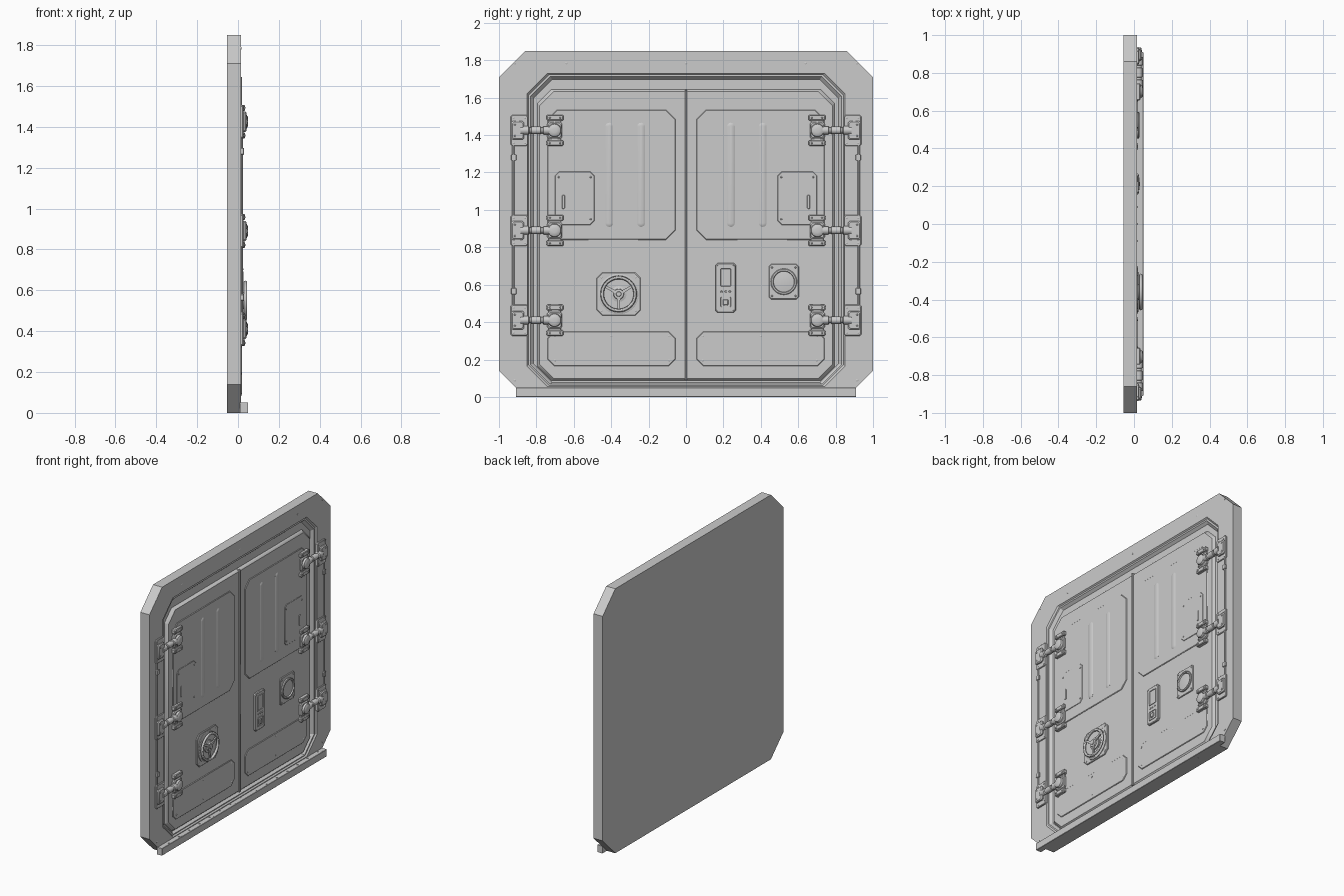
import bpy, bmesh, math
from math import pi, cos, sin

FACE = 0.015    # front plane of the frame
DOOR = 0.010    # front plane of the door leaves


def loft(name, loops):
    """Skin a stack of equal-length point loops and cap both ends."""
    bm = bmesh.new()
    rings = [[bm.verts.new(p) for p in lp] for lp in loops]
    n = len(rings[0])
    for a, b in zip(rings, rings[1:]):
        for i in range(n):
            j = (i + 1) % n
            bm.faces.new((a[i], a[j], b[j], b[i]))
    bm.faces.new(rings[0])
    bm.faces.new(rings[-1])
    bmesh.ops.remove_doubles(bm, verts=bm.verts, dist=1e-5)
    bmesh.ops.recalc_face_normals(bm, faces=bm.faces)
    me = bpy.data.meshes.new(name)
    bm.to_mesh(me)
    bm.free()
    ob = bpy.data.objects.new(name, me)
    bpy.context.collection.objects.link(ob)
    return ob


def octo(y0, y1, z0, z1, c, x):
    """Rectangle with chamfered corners in the plane x."""
    y0, y1 = min(y0, y1), max(y0, y1)
    return [(x, y, z) for y, z in (
        (y0 + c, z0), (y1 - c, z0), (y1, z0 + c), (y1, z1 - c),
        (y1 - c, z1), (y0 + c, z1), (y0, z1 - c), (y0, z0 + c))]


def plate(name, y0, y1, z0, z1, x0, x1, c=0.004, bev=0.002):
    y0, y1 = min(y0, y1), max(y0, y1)
    return loft(name, [octo(y0, y1, z0, z1, c, x0),
                       octo(y0, y1, z0, z1, c, x1 - bev),
                       octo(y0 + bev, y1 - bev, z0 + bev, z1 - bev, c, x1)])


def lathe(name, y, z, prof, n=32):
    """Turned part about an x-directed axis; prof = (radius, x)."""
    return loft(name, [[(x, y + r * cos(2 * pi * i / n), z + r * sin(2 * pi * i / n))
                        for i in range(n)] for r, x in prof])


def barrel(name, x, z, prof, n=24):
    """Turned part about a y-directed axis; prof = (radius, y)."""
    return loft(name, [[(x + r * cos(2 * pi * i / n), y, z + r * sin(2 * pi * i / n))
                        for i in range(n)] for r, y in prof])


def screw(y, z, x, r=0.007):
    lathe("screw", y, z, [(r, x - 0.004), (r, x + 0.001), (r * 0.6, x + 0.0025)], 12)


def capsule(y, z0, z1, r, x):
    top = [(x, y + r * cos(a * pi / 10), z1 + r * sin(a * pi / 10)) for a in range(11)]
    low = [(x, y - r * cos(a * pi / 10), z0 - r * sin(a * pi / 10)) for a in range(11)]
    return top + low


def ring(name, y, z, x, R, r, seg=48):
    bpy.ops.mesh.primitive_torus_add(location=(x, y, z), rotation=(0, pi / 2, 0),
                                     major_radius=R, minor_radius=r,
                                     major_segments=seg, minor_segments=12)
    bpy.context.object.name = name


# frame slab with a stepped, sloping rebate around the doorway
loft("frame", [octo(-w, w, z0, z1, c, x) for w, z0, z1, c, x in (
    (1, 0, 1.85, 0.14, -0.055), (1, 0, 1.85, 0.14, FACE),
    (0.85, 0.055, 1.73, 0.11, FACE), (0.843, 0.062, 1.723, 0.11, 0.006),
    (0.832, 0.068, 1.712, 0.105, 0.006), (0.815, 0.078, 1.697, 0.10, -0.012))])

# sill with diagonal tread strips
plate("sill", -0.91, 0.91, 0, 0.05, FACE - 0.005, 0.05, 0, 0.002)
for i in range(15):
    y = -0.84 + i * 0.12
    loft("sill_tread", [[(0.02, y, z), (0.02, y + 0.006, z), (0.044, y + 0.03, z),
                         (0.044, y + 0.024, z)] for z in (0.047, 0.051)])

# door body and the strip covering the centre seam
loft("door_body", [octo(-w, w, z0, z1, 0.075, x) for w, z0, z1, x in (
    (0.795, 0.086, 1.645, -0.014), (0.785, 0.095, 1.635, DOOR - 0.003),
    (0.782, 0.098, 1.632, DOOR))])
plate("seam_strip", -0.006, 0.006, 0.088, 1.645, -0.01, 0.019, 0.003, 0.002)

# frame screws
for y in (-0.64, 0, 0.64):
    screw(y, 1.785, FACE)
for s in (-1, 1):
    for z in (0.09, 1.785):
        screw(s * 0.915, z, FACE)

# mirrored door panels, frame rails and hinges
for s in (-1, 1):
    plate("upper_panel", s * 0.057, s * 0.74, 0.84, 1.535, 0, DOOR + 0.005, 0.05, 0.003)
    plate("lower_panel", s * 0.057, s * 0.74, 0.165, 0.35, 0, DOOR + 0.005, 0.035, 0.003)
    for y in (0.09, 0.40, 0.70):
        for z in (0.195, 0.325):
            screw(s * y, z, DOOR + 0.005, 0.006)
    for y in (0.24, 0.41):
        loft("panel_rib", [capsule(s * y, 0.93, 1.445, r, x) for r, x in (
            (0.021, 0.012), (0.021, 0.0155), (0.014, 0.019), (0.006, 0.0205))])
    plate("access_cover", s * 0.49, s * 0.70, 0.92, 1.205, 0.01, 0.018, 0.022, 0.002)
    plate("access_latch", s * 0.648, s * 0.662, 1.005, 1.08, 0.015, 0.022, 0.004)
    for y in (0.51, 0.68):
        for z in (0.95, 1.175):
            screw(s * y, z, 0.018, 0.005)

    plate("side_rail", s * 0.845, s * 0.93, 0.34, 1.50, 0.01, 0.019, 0.01, 0.002)
    plate("side_rod", s * 0.917, s * 0.928, 0.34, 1.50, 0.01, 0.025, 0.002, 0.003)
    for z in (0.565, 1.28):
        plate("rod_clip", s * 0.907, s * 0.935, z - 0.017, z + 0.017, 0.01, 0.029, 0.004)

    for z in (0.41, 0.89, 1.425):
        plate("hinge_frame_plate", s * 0.845, s * 0.937, z - 0.083, z + 0.083,
              0.01, 0.026, 0.008, 0.003)
        plate("hinge_frame_block", s * 0.866, s * 0.934, z - 0.05, z + 0.05,
              0.02, 0.041, 0.008, 0.006)
        plate("hinge_door_plate", s * 0.668, s * 0.735, z - 0.08, z + 0.08,
              0.005, 0.023, 0.006, 0.003)
        for t in (-1, 1):
            plate("hinge_clamp", s * 0.655, s * 0.745, z + t * 0.068 - 0.015,
                  z + t * 0.068 + 0.015, 0.005, 0.034, 0.005, 0.004)
            for y in (0.672, 0.728):
                screw(s * y, z + t * 0.068, 0.034, 0.005)
            for y in (0.86, 0.922):
                screw(s * y, z + t * 0.067, 0.026, 0.006)
            screw(s * 0.915, z + t * 0.03, 0.041, 0.005)
        plate("hinge_saddle", s * 0.662, s * 0.742, z - 0.045, z + 0.045,
              0.01, 0.03, 0.01, 0.006)
        lathe("hinge_knob", s * 0.703, z, [(0.036, 0.02), (0.036, 0.036), (0.033, 0.043),
                                           (0.024, 0.048), (0.012, 0.05)])
        barrel("hinge_arm", 0.025, z, [(r, s * y) for r, y in (
            (0.022, 0.70), (0.022, 0.762), (0.016, 0.765), (0.016, 0.775), (0.020, 0.778),
            (0.020, 0.825), (0.016, 0.828), (0.016, 0.838), (0.023, 0.842), (0.023, 0.885))])

# hand wheel on its mounting plate
WY, WZ = -0.36, 0.55
plate("wheel_plate", WY - 0.118, WY + 0.118, WZ - 0.115, WZ + 0.115, 0.005, 0.018, 0.03, 0.003)
lathe("wheel_dish", WY, WZ, [(0.108, 0.015), (0.108, 0.022), (0.103, 0.024),
                             (0.098, 0.024), (0.094, 0.0195)], 48)
ring("wheel_rim", WY, WZ, 0.036, 0.088, 0.009)
lathe("wheel_hub", WY, WZ, [(0.042, 0.018), (0.042, 0.026), (0.028, 0.03), (0.026, 0.04),
                            (0.014, 0.041), (0.012, 0.045)])
for k in range(3):
    a = pi / 6 + k * 2 * pi / 3
    u, v = (cos(a), sin(a)), (-sin(a), cos(a))
    loft("wheel_spoke", [[(x, WY + u[0] * d + v[0] * w, WZ + u[1] * d + v[1] * w)
                          for x, w in ((0.031, -h), (0.031, h), (0.039, h), (0.039, -h))]
                         for d, h in ((0.02, 0.009), (0.088, 0.006))])
for sy in (-1, 1):
    for sz in (-1, 1):
        screw(WY + sy * 0.092, WZ + sz * 0.09, 0.018, 0.006)

# keypad: housing with a sunken screen and a lower switch
plate("keypad_base", 0.157, 0.267, 0.45, 0.715, 0.005, 0.024, 0.012, 0.004)
for z0, z1 in ((0.585, 0.692), (0.475, 0.54)):
    loft("keypad_bezel", [octo(0.212 - w, 0.212 + w, z0 + d, z1 - d, 0.004, x)
                          for w, d, x in ((0.033, 0, 0.02), (0.033, 0, 0.028),
                                          (0.028, 0.005, 0.028), (0.026, 0.007, 0.0245))])
plate("keypad_switch", 0.198, 0.226, 0.49, 0.522, 0.02, 0.031, 0.003, 0.003)
for y in (0.19, 0.212, 0.234):
    lathe("keypad_button", y, 0.563, [(0.006, 0.02), (0.006, 0.026), (0.004, 0.0275)], 12)
for y in (0.168, 0.256):
    for z in (0.462, 0.703):
        screw(y, z, 0.024, 0.004)

# round port
plate("port_plate", 0.443, 0.603, 0.522, 0.71, 0.005, 0.017, 0.012, 0.003)
lathe("port_rim", 0.523, 0.616, [(0.07, 0.012), (0.07, 0.025), (0.066, 0.028),
                                 (0.058, 0.028), (0.055, 0.02), (0.03, 0.023), (0.01, 0.024)], 48)
for y in (0.46, 0.586):
    for z in (0.54, 0.692):
        screw(y, z, 0.017, 0.005)

# smooth the turned parts, keep plate edges sharp
bpy.ops.object.select_all(action='SELECT')
bpy.context.view_layer.objects.active = bpy.data.objects["frame"]
bpy.ops.object.shade_smooth_by_angle(angle=math.radians(30))
